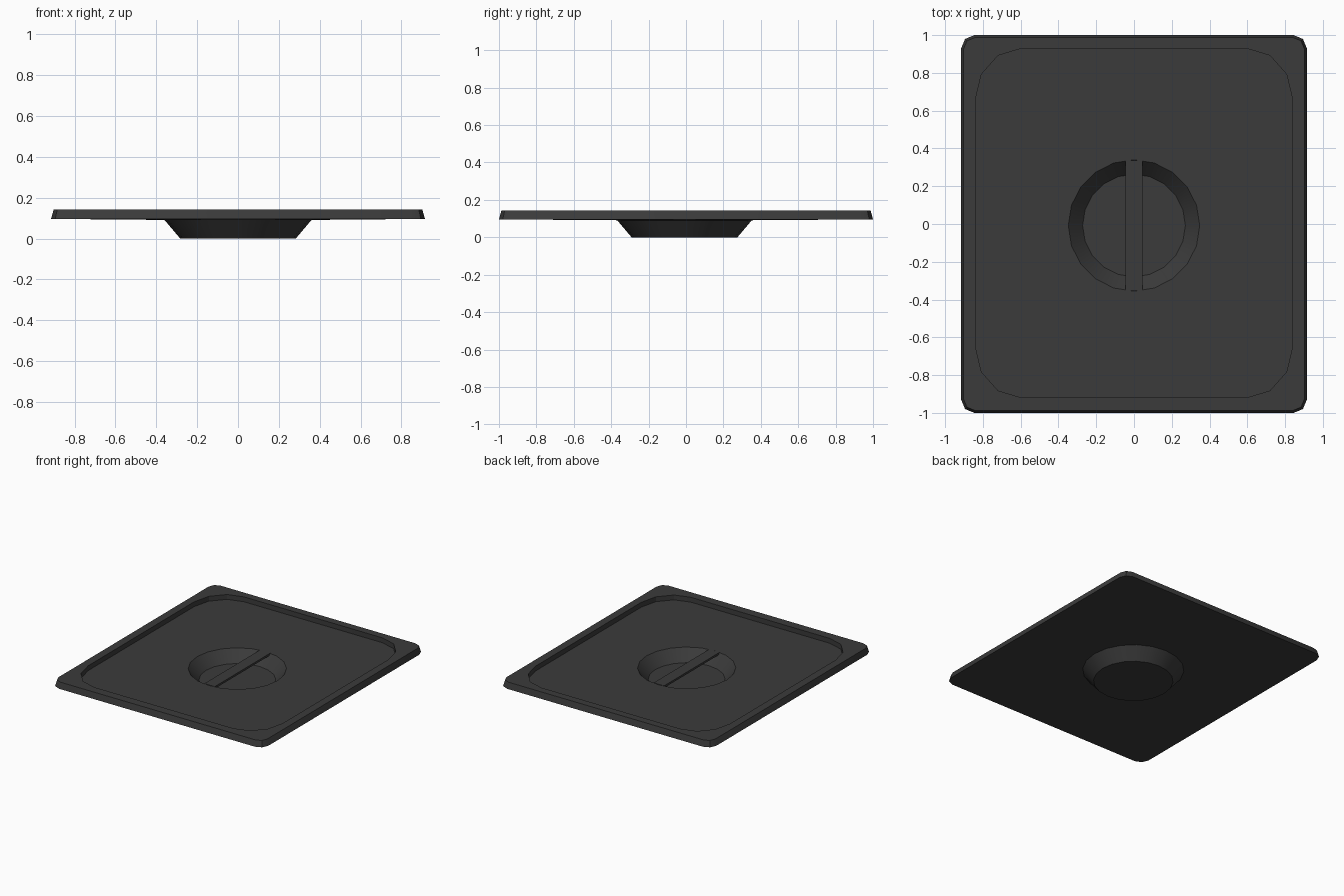
import bpy, bmesh, math

cube = bpy.data.objects.get("Cube")
if cube:
    bpy.data.objects.remove(cube, do_unlink=True)

# Single dark material
mat = bpy.data.materials.new("dark_grey")
mat.use_nodes = True
GREY = (0.043, 0.043, 0.043, 1)
mat.diffuse_color = GREY
mat.node_tree.nodes["Principled BSDF"].inputs["Base Color"].default_value = GREY

BOWL_Y = -0.008


def rounded_rect(bm, hx, hy, rx, ry, z, steps, cy=0):
    """Ring of vertices with rounded corners, counter-clockwise."""
    verts = []
    for q, (sx, sy) in enumerate(((1, 1), (-1, 1), (-1, -1), (1, -1))):
        for i in range(steps + 1):
            a = math.pi / 2 * (q + i / steps)
            verts.append(bm.verts.new((sx * (hx - rx) + rx * math.cos(a),
                                       cy + sy * (hy - ry) + ry * math.sin(a), z)))
    return verts


def circle(bm, r, z, sides=20):
    """Round ring of vertices, counter-clockwise."""
    return [bm.verts.new((r * math.cos(math.tau * i / sides),
                          BOWL_Y + r * math.sin(math.tau * i / sides), z))
            for i in range(sides)]


def skin(bm, a, b):
    """Join two rings that may have different vertex counts."""
    n, m = len(a), len(b)
    i = j = 0
    while i < n or j < m:
        step_a, step_b = (i + 1) * m, (j + 1) * n
        ni = i + (step_a <= step_b)
        nj = j + (step_b <= step_a)
        corners = [a[i % n], b[j % m]]
        if nj > j:
            corners.append(b[nj % m])
        if ni > i:
            corners.append(a[ni % n])
        bm.faces.new(corners)
        i, j = ni, nj


def finish(bm, name):
    bmesh.ops.recalc_face_normals(bm, faces=bm.faces)
    mesh = bpy.data.meshes.new(name)
    bm.to_mesh(mesh)
    bm.free()
    mesh.materials.append(mat)
    obj = bpy.data.objects.new(name, mesh)
    bpy.context.collection.objects.link(obj)
    bpy.ops.object.select_all(action="DESELECT")
    obj.select_set(True)
    bpy.context.view_layer.objects.active = obj
    bpy.ops.object.shade_smooth_by_angle(angle=math.radians(25))


# Lid: rings from the inner bowl floor, over the rim, to the bowl underside
bm = bmesh.new()
rings = [
    circle(bm, 0.272, 0.014),
    circle(bm, 0.348, 0.101),
    rounded_rect(bm, 0.84, 0.923, 0.24, 0.27, 0.105, 3, cy=0.005),
    rounded_rect(bm, 0.84, 0.923, 0.24, 0.27, 0.143, 3, cy=0.005),
    rounded_rect(bm, 0.902, 0.987, 0.06, 0.06, 0.143, 2),
    rounded_rect(bm, 0.915, 1.0, 0.07, 0.07, 0.096, 2),
    circle(bm, 0.36, 0.091),
    circle(bm, 0.283, 0.0),
]
for a, b in zip(rings, rings[1:]):
    skin(bm, a, b)
bm.faces.new(rings[0])
bm.faces.new(rings[-1])
finish(bm, "lid")

# Handle bar: thin strip across the bowl
bm = bmesh.new()
bmesh.ops.create_cube(bm, size=1)
for v in bm.verts:
    v.co = (v.co.x * 0.09, v.co.y * 0.686 + BOWL_Y, v.co.z * 0.016 + 0.095)
finish(bm, "handle_bar")
